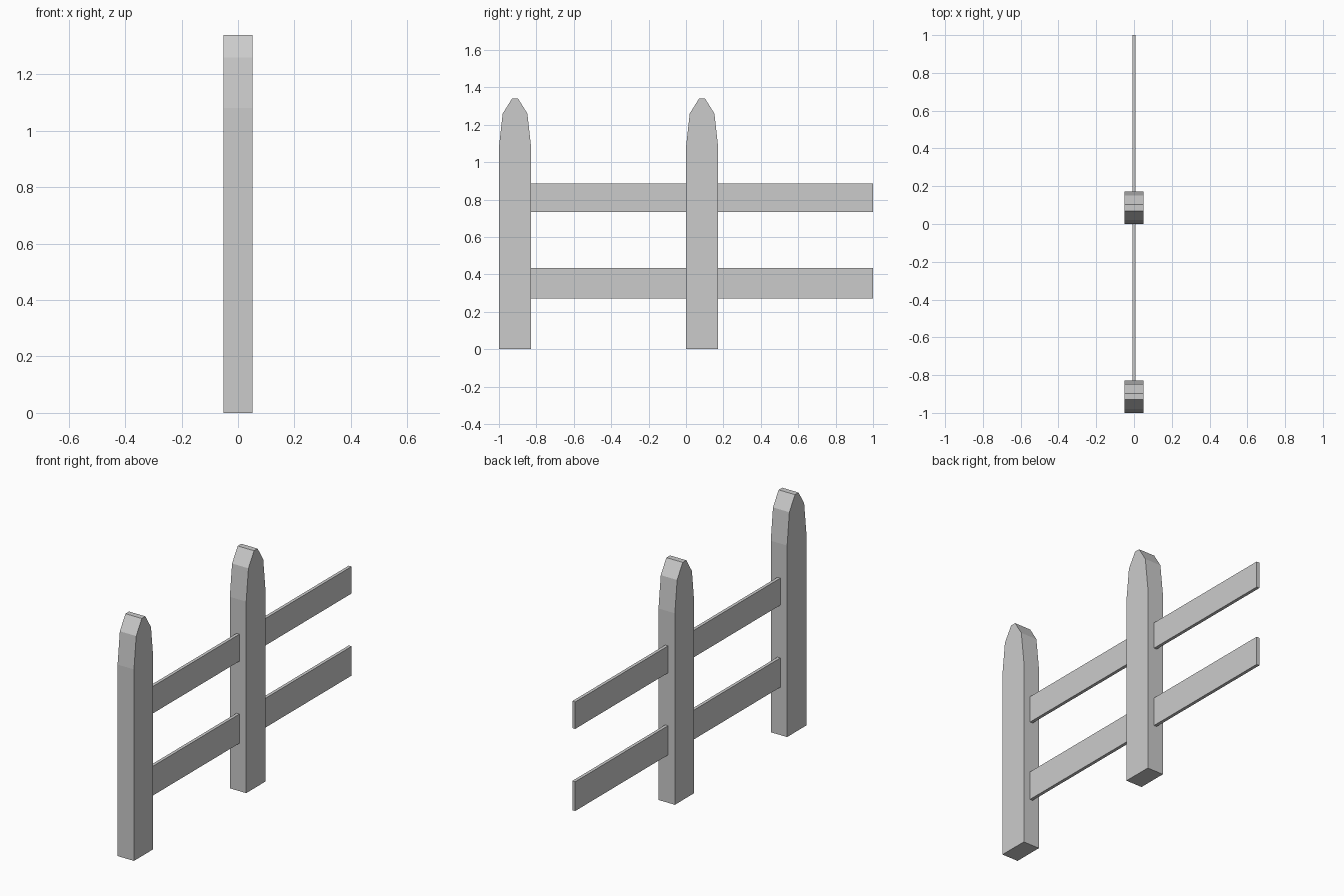
import bpy, bmesh

if "Cube" in bpy.data.objects:
    bpy.data.objects.remove(bpy.data.objects["Cube"])

# Post outline in (y, z), measured from the front edge of the post
POST = [(0, 0), (0.172, 0), (0.172, 1.08), (0.152, 1.26),
        (0.102, 1.34), (0.07, 1.34), (0.02, 1.26), (0, 1.08)]


def extrude_profile(name, points, y, half_width):
    """Solid made from a (y, z) outline, centred on x = 0."""
    bm = bmesh.new()
    face = bm.faces.new([bm.verts.new((-half_width, y + py, pz)) for py, pz in points])
    ext = bmesh.ops.extrude_face_region(bm, geom=[face])
    moved = [v for v in ext["geom"] if isinstance(v, bmesh.types.BMVert)]
    bmesh.ops.translate(bm, verts=moved, vec=(2 * half_width, 0, 0))
    bmesh.ops.recalc_face_normals(bm, faces=bm.faces[:])
    mesh = bpy.data.meshes.new(name)
    bm.to_mesh(mesh)
    bm.free()
    obj = bpy.data.objects.new(name, mesh)
    bpy.context.collection.objects.link(obj)
    return obj


def rail_outline(bottom, top):
    return [(0.172, bottom), (1, bottom), (1, top), (0.172, top)]


# Two identical fence sections, each one post and two thin rails
for label, y in (("front", -1.0), ("back", 0.0)):
    extrude_profile(label + "_post", POST, y, 0.051)
    extrude_profile(label + "_lower_rail", rail_outline(0.27, 0.435), y, 0.009)
    extrude_profile(label + "_upper_rail", rail_outline(0.733, 0.885), y, 0.009)
